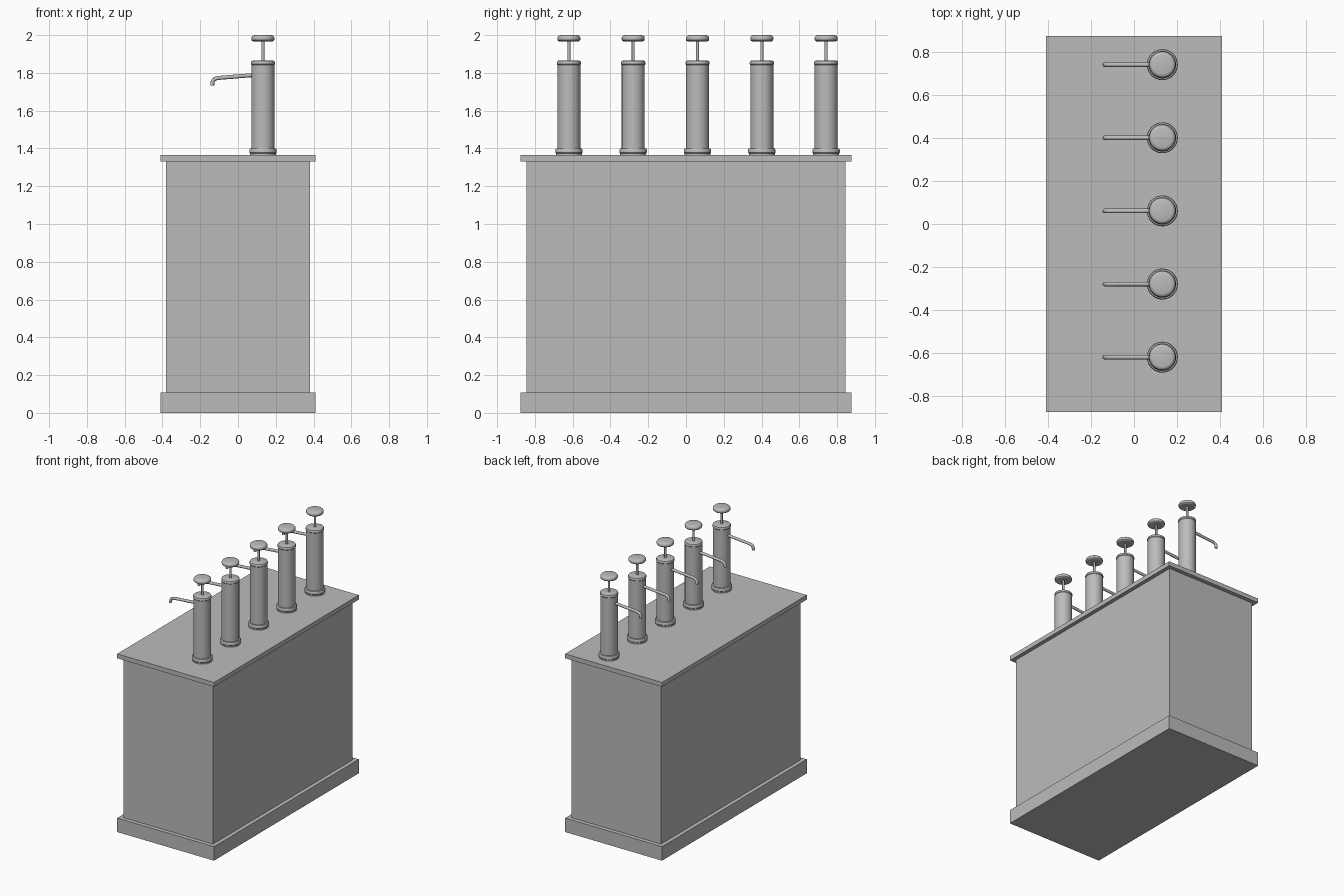
import bpy, bmesh, math
from mathutils import Vector

if "Cube" in bpy.data.objects:
    bpy.data.objects.remove(bpy.data.objects["Cube"])

grey = bpy.data.materials.new("plain grey")
grey.diffuse_color = (0.5, 0.5, 0.5, 1)
grey.use_nodes = True
grey.node_tree.nodes["Principled BSDF"].inputs["Base Color"].default_value = grey.diffuse_color

PUMP_X = 0.132
PUMP_YS = [-0.62 + 0.3405 * i for i in range(5)]


def finish(bm, name, smooth=False):
    bmesh.ops.recalc_face_normals(bm, faces=bm.faces)
    mesh = bpy.data.meshes.new(name)
    bm.to_mesh(mesh)
    bm.free()
    mesh.materials.append(grey)
    ob = bpy.data.objects.new(name, mesh)
    bpy.context.collection.objects.link(ob)
    if smooth:
        bpy.ops.object.select_all(action='DESELECT')
        ob.select_set(True)
        bpy.context.view_layer.objects.active = ob
        bpy.ops.object.shade_smooth_by_angle(angle=math.radians(35))
    return ob


def box(name, hx, hy, z0, z1):
    bm = bmesh.new()
    bmesh.ops.create_cube(bm, size=1)
    for v in bm.verts:
        v.co = Vector((v.co.x * 2 * hx, v.co.y * 2 * hy,
                       z0 + (v.co.z + 0.5) * (z1 - z0)))
    return finish(bm, name)


def lathe(name, profile, y, sides=40):
    """Spin a closed (radius, height) profile around a pump axis."""
    bm = bmesh.new()
    verts = [bm.verts.new((r, 0, z)) for r, z in profile]
    edges = [bm.edges.new(p) for p in zip(verts, verts[1:])]
    bmesh.ops.spin(bm, geom=verts + edges, cent=(0, 0, 0), axis=(0, 0, 1),
                   angle=math.tau, steps=sides, use_duplicate=False)
    bmesh.ops.remove_doubles(bm, verts=bm.verts, dist=1e-5)
    bmesh.ops.translate(bm, verts=bm.verts, vec=(PUMP_X, y, 0))
    return finish(bm, name, smooth=True)


def tube(name, points, radius, y, sides=16):
    """Sweep a round section along an (x, z) path."""
    bm = bmesh.new()
    rings = []
    for i, (x, z) in enumerate(points):
        a, b = points[max(i - 1, 0)], points[min(i + 1, len(points) - 1)]
        normal = Vector((-(b[1] - a[1]), 0, b[0] - a[0])).normalized()
        ring = []
        for k in range(sides):
            t = math.tau * k / sides
            ring.append(bm.verts.new(Vector((x, y, z)) + radius * (
                normal * math.cos(t) + Vector((0, 1, 0)) * math.sin(t))))
        rings.append(ring)
    for a, b in zip(rings, rings[1:]):
        for k in range(sides):
            n = (k + 1) % sides
            bm.faces.new((a[k], a[n], b[n], b[k]))
    bm.faces.new(rings[0])
    bm.faces.new(rings[-1])
    return finish(bm, name, smooth=True)


# Cabinet
box("plinth", 0.41, 0.876, 0, 0.107)
box("cabinet_body", 0.38, 0.845, 0.107, 1.33)
box("counter_top", 0.41, 0.876, 1.33, 1.364)

# Pump profiles, as radius and height
collar = [(0, 1.364), (0.069, 1.364), (0.069, 1.374), (0.072, 1.378),
          (0.072, 1.393), (0.069, 1.399), (0.061, 1.401), (0, 1.401)]
cylinder = [(0, 1.39), (0.061, 1.39), (0.061, 1.842), (0.064, 1.846),
            (0.064, 1.855), (0.061, 1.862), (0.055, 1.865), (0, 1.865)]
rod = [(0, 1.86), (0.008, 1.86), (0.008, 1.975), (0, 1.975)]
knob = [(0, 1.968), (0.04, 1.968), (0.046, 1.966), (0.055, 1.968),
        (0.060, 1.973), (0.061, 1.980), (0.061, 1.986), (0.058, 1.993),
        (0.052, 1.998), (0.045, 2.0), (0, 2.0)]
spout = [(0.09, 1.789), (-0.095, 1.774), (-0.115, 1.771), (-0.127, 1.765),
         (-0.134, 1.755), (-0.136, 1.744), (-0.136, 1.734)]

# Row of five pumps
for i, y in enumerate(PUMP_YS, 1):
    lathe(f"pump_collar_{i}", collar, y)
    lathe(f"pump_cylinder_{i}", cylinder, y)
    lathe(f"plunger_rod_{i}", rod, y, 16)
    lathe(f"plunger_knob_{i}", knob, y)
    tube(f"spout_{i}", spout, 0.0105, y)
